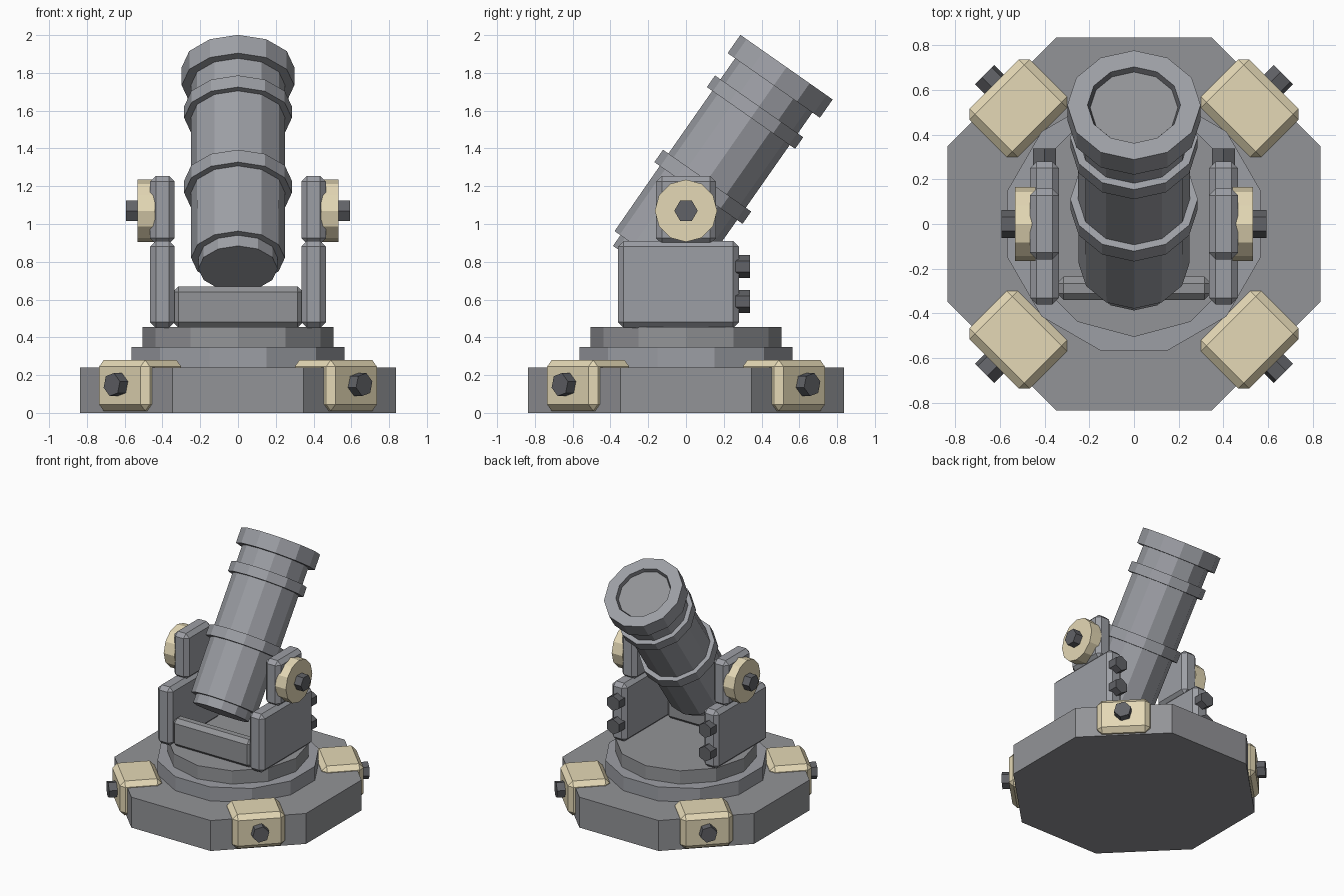
import bpy, bmesh
from math import sin, cos, pi, radians
from mathutils import Vector, Matrix

if "Cube" in bpy.data.objects:
    bpy.data.objects.remove(bpy.data.objects["Cube"])


def paint(name, r, g, b):
    m = bpy.data.materials.new(name)
    m.diffuse_color = (r, g, b, 1)
    m.use_nodes = True
    m.node_tree.nodes["Principled BSDF"].inputs["Base Color"].default_value = m.diffuse_color
    return m


tan_mat = paint("tan_paint", 0.78, 0.69, 0.465)
base_mat = paint("base_grey", 0.29, 0.295, 0.31)
metal_mat = paint("metal_grey", 0.335, 0.345, 0.375)
bolt_mat = paint("bolt_grey", 0.12, 0.123, 0.135)


def finish(name, bm, mat):
    bmesh.ops.recalc_face_normals(bm, faces=bm.faces)
    me = bpy.data.meshes.new(name)
    bm.to_mesh(me)
    bm.free()
    me.materials.append(mat)
    ob = bpy.data.objects.new(name, me)
    bpy.context.collection.objects.link(ob)
    return ob


def lathe(name, profile, sides, phase=0, matrix=Matrix(), mat=metal_mat):
    """Revolve (radius, height) points and cap both ends."""
    bm = bmesh.new()
    rings = []
    for r, z in profile:
        angles = [phase + 2 * pi * i / sides for i in range(sides)]
        rings.append([bm.verts.new(matrix @ Vector((r * cos(a), r * sin(a), z))) for a in angles])
    for a, b in zip(rings, rings[1:]):
        for i in range(sides):
            j = (i + 1) % sides
            bm.faces.new((a[i], a[j], b[j], b[i]))
    bm.faces.new(rings[0])
    bm.faces.new(rings[-1])
    return finish(name, bm, mat)


def rod(name, start, direction, length, r, sides, phase=0, mat=bolt_mat):
    """Prism from a start point along a horizontal direction."""
    m = Matrix.Translation(start) @ Vector(direction).to_track_quat('Z', 'Y').to_matrix().to_4x4()
    return lathe(name, [(r, 0), (r, length)], sides, phase, m, mat)


def block(name, lo, hi, bevel, matrix=Matrix(), mat=metal_mat):
    """Chamfered box between two corners."""
    lo, hi = Vector(lo), Vector(hi)
    bm = bmesh.new()
    bmesh.ops.create_cube(bm, size=1)
    for v in bm.verts:
        v.co = Vector([(lo[k] + hi[k]) / 2 + v.co[k] * (hi[k] - lo[k]) for k in range(3)])
    bmesh.ops.bevel(bm, geom=bm.edges[:], offset=bevel, segments=1, affect='EDGES', profile=0.5)
    bm.transform(matrix)
    return finish(name, bm, mat)


# Octagonal base and stepped turntable
lathe("base", [(0.904, 0), (0.904, 0.24)], 8, pi / 8, mat=base_mat)
lathe("lower_turntable", [(0.585, 0.24), (0.585, 0.35)], 12, pi / 12)
lathe("upper_turntable", [(0.505, 0.35), (0.505, 0.455)], 12, mat=base_mat)

# Corner clamps with bolts
for i in range(4):
    a = pi / 4 + i * pi / 2
    d = Vector((cos(a), sin(a), 0))
    block(f"corner_clamp_{i}", (0.58, -0.19, 0.01), (0.885, 0.19, 0.28), 0.035,
          Matrix.Rotation(a, 4, 'Z'), tan_mat)
    rod(f"clamp_bolt_{i}", d * 0.86 + Vector((0, 0, 0.15)), d, 0.085, 0.063, 6, radians(15))

# Cradle: side cheeks, trunnion plates, caps and bolts
for s, side in ((-1, "left"), (1, "right")):
    x0, x1 = sorted((s * 0.335, s * 0.465))
    block(f"{side}_cheek", (x0, -0.36, 0.45), (x1, 0.28, 0.91), 0.03)
    block(f"{side}_trunnion_plate", (x0, -0.158, 0.895), (x1, 0.158, 1.255), 0.03)
    rod(f"{side}_trunnion_cap", (s * 0.44, 0, 1.07), (s, 0, 0), 0.093, 0.165, 12, 0, tan_mat)
    rod(f"{side}_cap_bolt", (s * 0.50, 0, 1.07), (s, 0, 0), 0.093, 0.062, 6)
    for z in (0.59, 0.775):
        rod(f"{side}_cheek_bolt", (s * 0.40, 0.26, z), (0, 1, 0), 0.078, 0.06, 6, pi / 2)

# Front cross bar
block("cross_bar", (-0.345, -0.34, 0.45), (0.345, -0.235, 0.67), 0.03, mat=base_mat)

# Tilted barrel with raised bands and a shallow, darker bore
tilt = Matrix.Translation((0, 0, 1.07)) @ Matrix.Rotation(radians(-35), 4, 'X')
barrel = [(0.21, -0.374), (0.21, -0.305), (0.248, -0.305)]
for r, z0, z1 in ((0.285, 0.115, 0.195), (0.285, 0.60, 0.675)):
    barrel += [(0.25, z0), (r, z0), (r, z1), (0.25, z1)]
barrel += [(0.25, 0.81), (0.298, 0.81), (0.298, 0.928), (0.208, 0.928), (0.196, 0.905)]
tube = lathe("barrel", barrel, 12, 0, tilt)
tube.data.materials.append(bolt_mat)
tube.data.materials.append(base_mat)
faces = tube.data.polygons
for f in faces[-14:-2]:
    f.material_index = 1
faces[-1].material_index = 2
